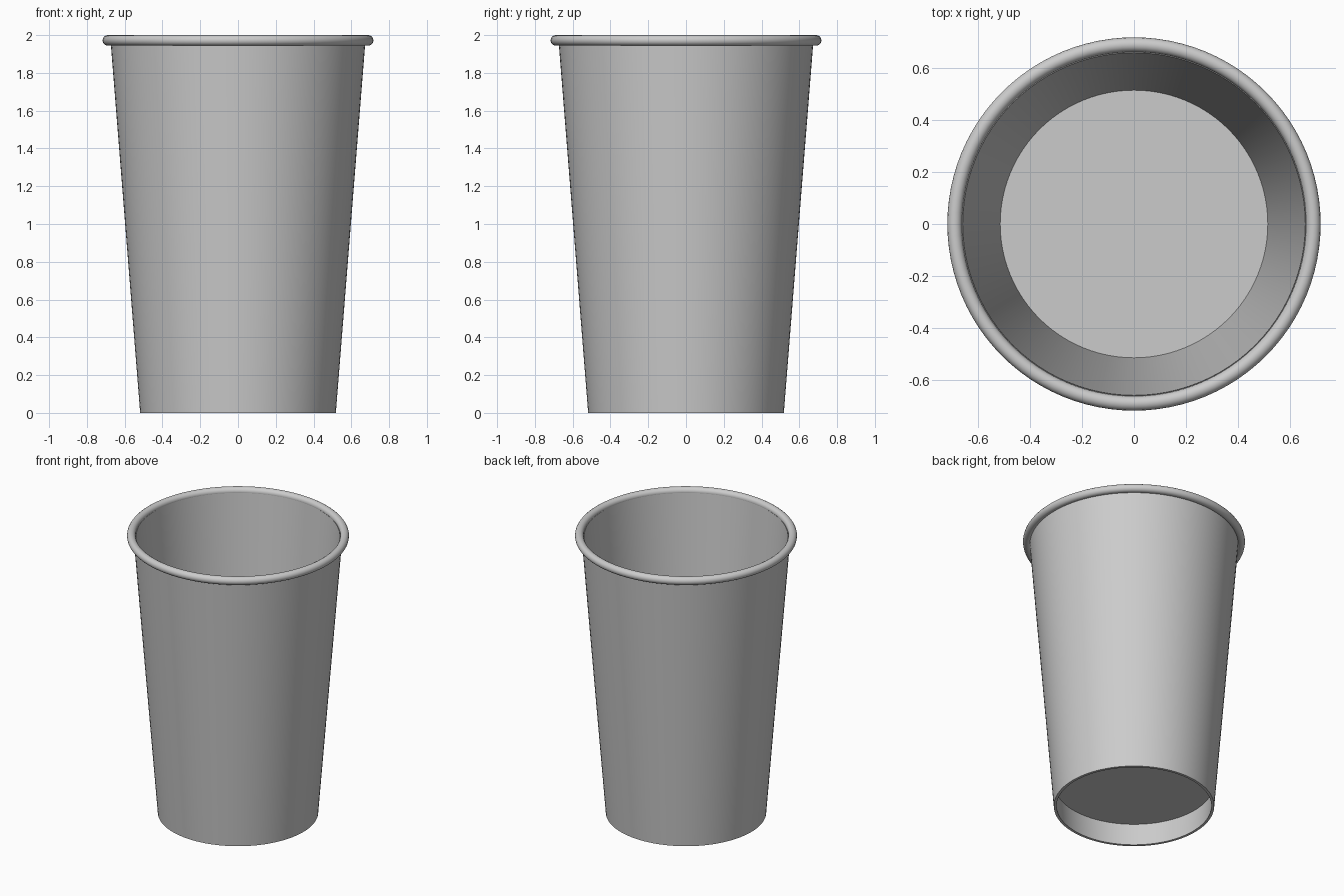
import bpy, bmesh, math

cube = bpy.data.objects.get("Cube")
if cube:
    bpy.data.objects.remove(cube)

SEGMENTS = 96

paper = bpy.data.materials.new("light_grey")
paper.use_nodes = True
grey = (0.6, 0.6, 0.6, 1)
paper.diffuse_color = grey
paper.node_tree.nodes["Principled BSDF"].inputs["Base Color"].default_value = grey


def lathe(name, profile, closed=False):
    """Spin an (r, z) profile around the z axis."""
    bm = bmesh.new()
    verts = [bm.verts.new((r, 0, z)) for r, z in profile]
    pairs = list(zip(verts, verts[1:]))
    if closed:
        pairs.append((verts[-1], verts[0]))
    edges = [bm.edges.new(p) for p in pairs]
    bmesh.ops.spin(bm, geom=verts + edges, cent=(0, 0, 0), axis=(0, 0, 1),
                   angle=math.tau, steps=SEGMENTS, use_duplicate=False)
    bmesh.ops.remove_doubles(bm, verts=bm.verts, dist=0.0001)
    bmesh.ops.recalc_face_normals(bm, faces=bm.faces)
    mesh = bpy.data.meshes.new(name)
    bm.to_mesh(mesh)
    bm.free()
    mesh.materials.append(paper)
    obj = bpy.data.objects.new(name, mesh)
    bpy.context.collection.objects.link(obj)
    bpy.ops.object.select_all(action="DESELECT")
    obj.select_set(True)
    bpy.context.view_layer.objects.active = obj
    bpy.ops.object.shade_smooth_by_angle(angle=math.radians(35))
    return obj


# Tapered wall and raised floor, one continuous shell
lathe("cup_body", [(0, 0.16), (0.513, 0.16), (0.5, 0), (0.518, 0),
                   (0.674, 1.96), (0.658, 1.97), (0.514, 0.172), (0, 0.172)])

# Rolled lip
lip = [(0.689 + 0.028 * math.cos(a), 1.972 + 0.028 * math.sin(a))
       for a in (math.tau * i / 16 for i in range(16))]
lathe("rolled_lip", lip, closed=True)
